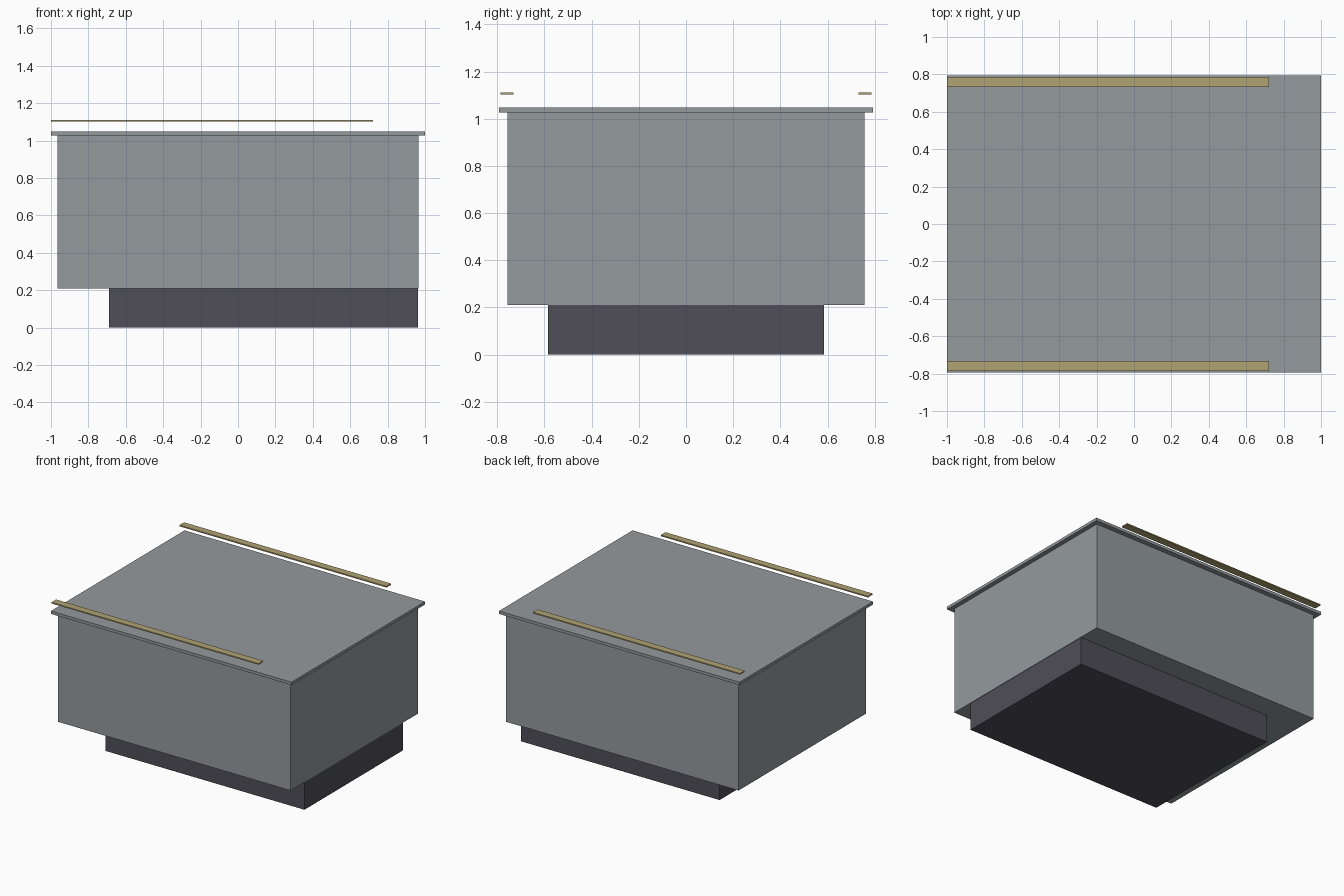
import bpy
import bmesh
from mathutils import Vector

cube = bpy.data.objects.get("Cube")
if cube:
    bpy.data.objects.remove(cube, do_unlink=True)


def make_material(name, rgb):
    mat = bpy.data.materials.new(name)
    mat.use_nodes = True
    mat.diffuse_color = (*rgb, 1)
    mat.node_tree.nodes["Principled BSDF"].inputs["Base Color"].default_value = (*rgb, 1)
    return mat


def box(name, low, high, mat):
    """Closed flat-sided box spanning two opposite corners."""
    low, high = Vector(low), Vector(high)
    bm = bmesh.new()
    bmesh.ops.create_cube(bm, size=1)
    bmesh.ops.scale(bm, vec=high - low, verts=bm.verts)
    mesh = bpy.data.meshes.new(name)
    bm.to_mesh(mesh)
    bm.free()
    mesh.materials.append(mat)
    obj = bpy.data.objects.new(name, mesh)
    obj.location = (low + high) / 2
    bpy.context.collection.objects.link(obj)
    return obj


grey = make_material("slate grey", (0.295, 0.322, 0.337))
dark = make_material("dark plinth", (0.080, 0.076, 0.096))
tan = make_material("tan strip", (0.43, 0.36, 0.172))

# Recessed base, nearly flush with the body at one end and reaching up inside it
box("base", (-0.69, -0.586, 0), (0.963, 0.586, 0.42), dark)

# Main body and overhanging top slab
box("body", (-0.966, -0.756, 0.21), (0.966, 0.756, 1.026), grey)
box("top_slab", (-1, -0.793, 1.026), (1, 0.793, 1.048), grey)

# Thin strips floating over the long edges
for name, side in (("front_strip", -1), ("back_strip", 1)):
    inner, outer = sorted((side * 0.732, side * 0.787))
    box(name, (-1, inner, 1.102), (0.722, outer, 1.111), tan)
